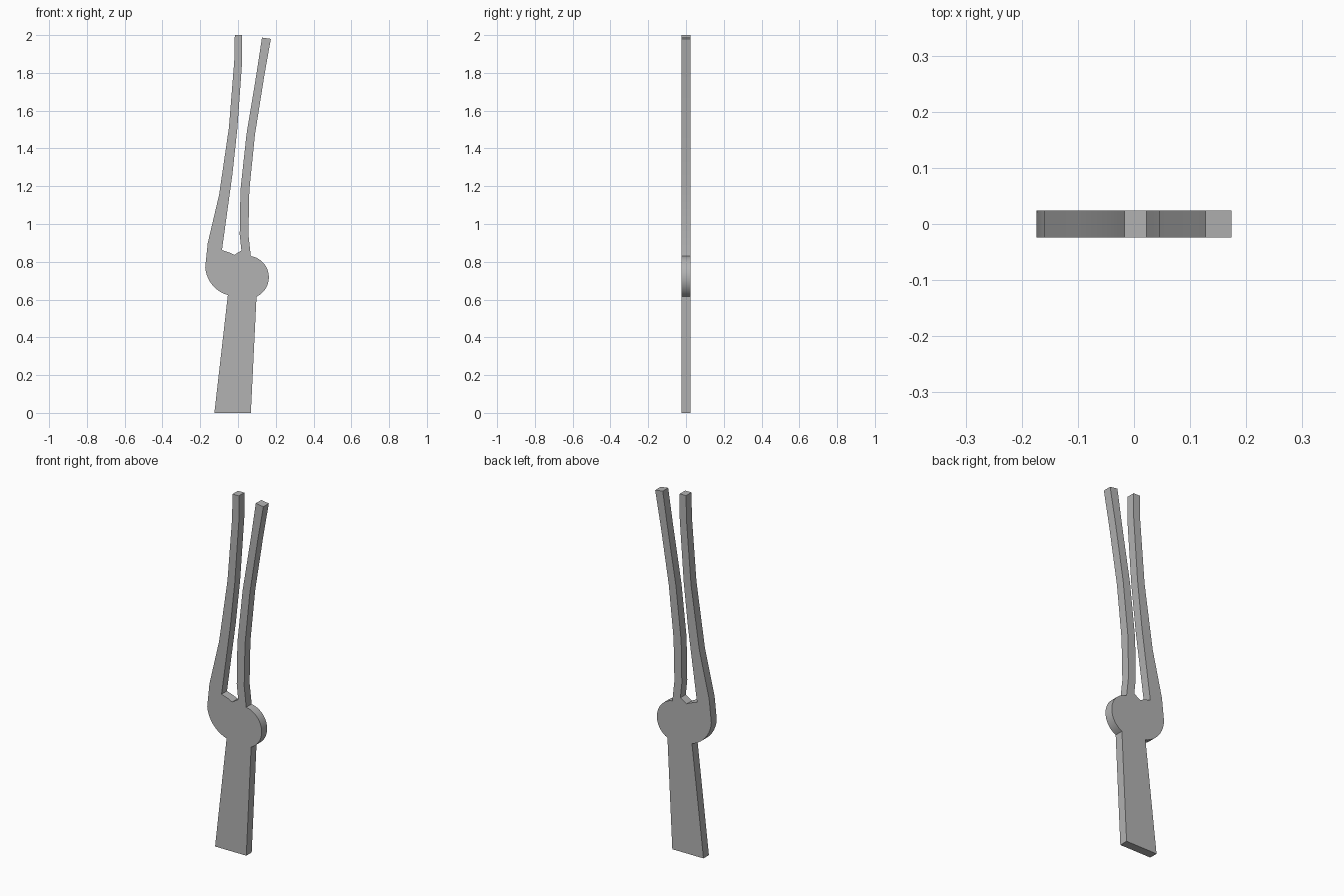
import bpy, bmesh, math
from mathutils import Vector

cube = bpy.data.objects.get("Cube")
if cube:
    bpy.data.objects.remove(cube, do_unlink=True)

HALF = 0.024  # half of the plate thickness

grey = bpy.data.materials.new("plain grey")
grey.use_nodes = True
colour = (0.45, 0.45, 0.45, 1)
grey.diffuse_color = colour
grey.node_tree.nodes["Principled BSDF"].inputs["Base Color"].default_value = colour


def arc(cx, cz, r, start, end, steps):
    """Points on an arc, angles in degrees, seen from the front."""
    angles = [math.radians(start + (end - start) * i / steps) for i in range(steps + 1)]
    return [(cx + r * math.cos(a), cz + r * math.sin(a)) for a in angles]


# Outline, counter-clockwise from the foot of the handle
handle = [(-0.125, 0), (0.068, 0)]
hub_right = arc(0.05, 0.718, 0.1135, -65, 81, 18)
right_prong_outer = [(0.055, 0.945), (0.06, 1.18), (0.09, 1.475), (0.14, 1.79), (0.174, 1.98)]
right_prong_inner = [(0.127, 1.987), (0.097, 1.79), (0.045, 1.475), (0.013, 1.18),
                     (0.009, 0.945), (0.018, 0.86)]
notch = [(-0.02, 0.836), (-0.04, 0.847), (-0.085, 0.862)]
left_prong_inner = [(-0.03, 1.26), (-0.003, 1.51), (0.022, 1.86), (0.022, 2)]
left_prong_outer = [(-0.017, 2), (-0.02, 1.86), (-0.048, 1.51), (-0.1, 1.155), (-0.16, 0.9)]
hub_left = arc(-0.008, 0.783, 0.166, 184, 254, 10)
outline = (handle + hub_right + right_prong_outer + right_prong_inner + notch
           + left_prong_inner + left_prong_outer + hub_left)

# Extrude the outline into a flat plate
bm = bmesh.new()
front = bm.faces.new([bm.verts.new((x, -HALF, z)) for x, z in outline])
result = bmesh.ops.extrude_face_region(bm, geom=[front], use_keep_orig=True)
moved = [g for g in result["geom"] if isinstance(g, bmesh.types.BMVert)]
bmesh.ops.translate(bm, verts=moved, vec=Vector((0, 2 * HALF, 0)))
bmesh.ops.recalc_face_normals(bm, faces=bm.faces)
mesh = bpy.data.meshes.new("forked_plate")
bm.to_mesh(mesh)
bm.free()
mesh.materials.append(grey)

plate = bpy.data.objects.new("forked_plate", mesh)
bpy.context.collection.objects.link(plate)
bpy.ops.object.select_all(action="DESELECT")
plate.select_set(True)
bpy.context.view_layer.objects.active = plate
bpy.ops.object.shade_smooth_by_angle(angle=math.radians(30))
